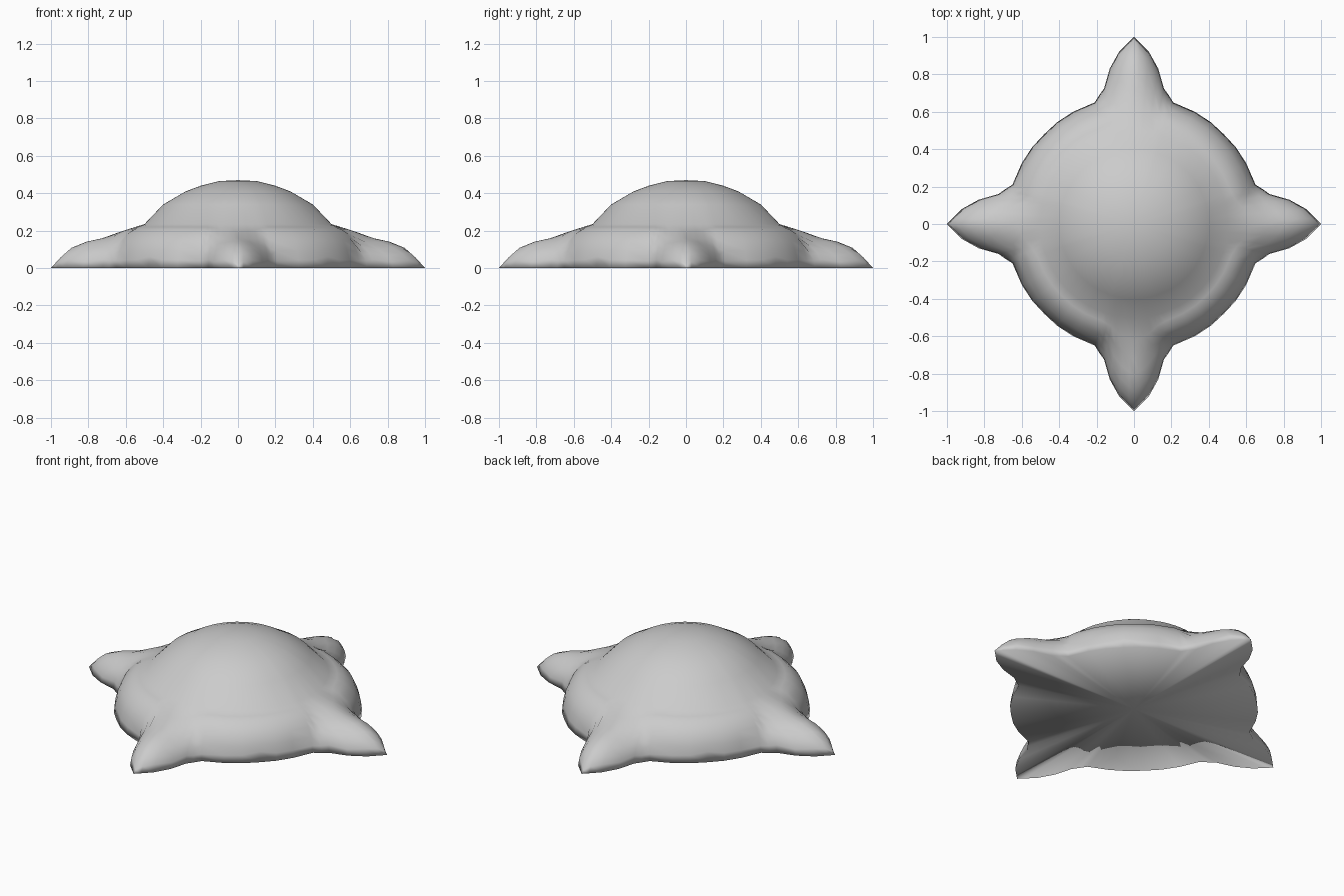
import bpy, bmesh, math

cube = bpy.data.objects.get("Cube")
if cube:
    bpy.data.objects.remove(cube)

# Profiles: dome and shelf by radius, arm ridge height and half width by distance
BODY = [(0, .47), (.1, .465), (.2, .44), (.28, .41), (.4, .34), (.5, .235),
        (.58, .208), (.64, .15), (.67, .08), (.685, 0)]
RIDGE = [(.5, .235), (.6, .21), (.66, .172), (.8, .145), (.91, .1), (1, 0)]
# One eighth of the ground outline, from the diagonal to an arm tip
OUTLINE = [(.48, .48), (.545, .41), (.6, .325), (.65, .21), (.69, .185), (.725, .16),
           (.83, .13), (.92, .08), (.97, .03), (1, 0)]
WIDTH = OUTLINE[3:]
RINGS = [.1, .2, .28, .4, .5]
STEPS = [.25, .45, .62, .78, .9, .97]


def lerp(points, t):
    for (a, u), (b, v) in zip(points, points[1:]):
        if t <= b:
            return u + (v - u) * max(0, t - a) / (b - a)
    return points[-1][1]


def height(x, y):
    # Higher of the domed body and the rounded arm along +x
    z = lerp(BODY, math.hypot(x, y))
    w = lerp(WIDTH, x)
    if x >= .5 and abs(y) < w:
        z = max(z, lerp(RIDGE, x) * math.sqrt(1 - (y / w) ** 2))
    return z


bm = bmesh.new()
top = bm.verts.new((0, 0, BODY[0][1]))
bottom = bm.verts.new((0, 0, 0))

# Columns of vertices from dome to rim, mirrored and turned into four quarters
quarter = [(x, -y) for x, y in OUTLINE] + OUTLINE[1:-1][::-1]
columns = []
for k in range(4):
    c, s = round(math.cos(k * math.pi / 2)), round(math.sin(k * math.pi / 2))
    for px, py in quarter:
        reach = math.hypot(px, py)
        radii = RINGS + [.5 + (reach - .5) * f for f in STEPS] + [reach]
        column = []
        for r in radii:
            x, y = px * r / reach, py * r / reach
            z = 0 if r == reach else height(x, y)
            column.append(bm.verts.new((c * x - s * y, s * x + c * y, z)))
        columns.append(column)

# Skin: dome cap, side quads and the flat underside fan
for a, b in zip(columns, columns[1:] + columns[:1]):
    bm.faces.new((top, a[0], b[0]))
    for i in range(len(a) - 1):
        bm.faces.new((a[i], a[i + 1], b[i + 1], b[i]))
    bm.faces.new((bottom, b[-1], a[-1]))
bmesh.ops.recalc_face_normals(bm, faces=bm.faces)
for face in bm.faces:
    face.smooth = True

mesh = bpy.data.meshes.new("domed_body")
bm.to_mesh(mesh)
bm.free()
body = bpy.data.objects.new("domed_body_with_arms", mesh)
bpy.context.collection.objects.link(body)

# Plain grey material
grey = bpy.data.materials.new("light_grey")
grey.use_nodes = True
colour = (.6, .6, .6, 1)
grey.diffuse_color = colour
grey.node_tree.nodes["Principled BSDF"].inputs["Base Color"].default_value = colour
mesh.materials.append(grey)
